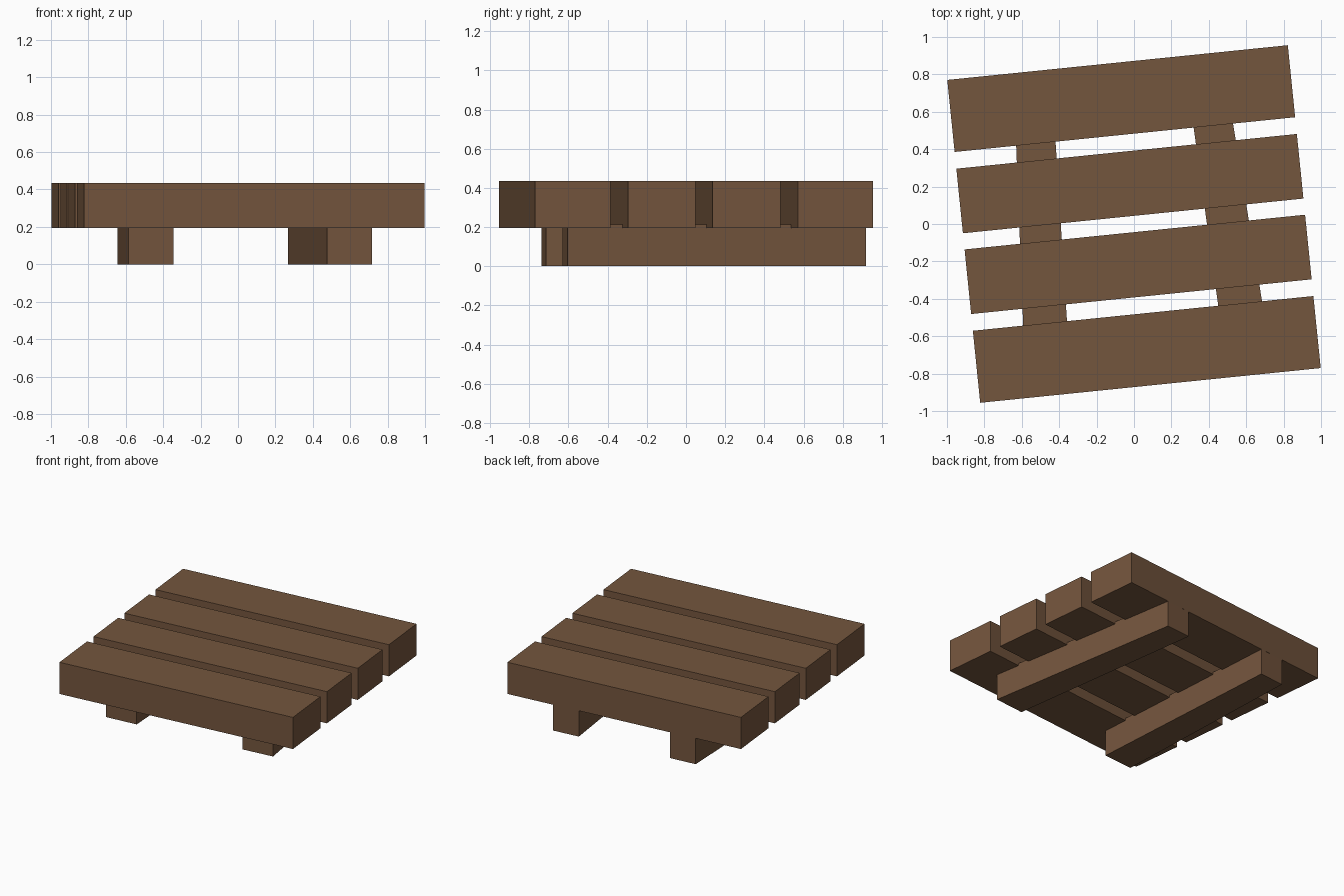
import bpy, bmesh, math

if "Cube" in bpy.data.objects:
    bpy.data.objects.remove(bpy.data.objects["Cube"])

wood = bpy.data.materials.new("brown wood")
wood.diffuse_color = (0.175, 0.092, 0.047, 1)
wood.use_nodes = True
wood.node_tree.nodes["Principled BSDF"].inputs["Base Color"].default_value = wood.diffuse_color


def prism(name, corners, z0, z1):
    """Extrude a flat outline (counter-clockwise) from z0 to z1."""
    bm = bmesh.new()
    face = bm.faces.new([bm.verts.new((x, y, z0)) for x, y in corners])
    ext = bmesh.ops.extrude_face_region(bm, geom=[face])
    for v in ext["geom"]:
        if isinstance(v, bmesh.types.BMVert):
            v.co.z = z1
    bmesh.ops.recalc_face_normals(bm, faces=bm.faces[:])
    mesh = bpy.data.meshes.new(name)
    bm.to_mesh(mesh)
    bm.free()
    mesh.materials.append(wood)
    obj = bpy.data.objects.new(name, mesh)
    bpy.context.collection.objects.link(obj)
    return obj


# Top planks: parallel boards, the whole platform turned slightly
ANGLE = math.radians(5.82)
c, s = math.cos(ANGLE), math.sin(ANGLE)
LENGTH = 1.83
for i, (v, width) in enumerate([(0.674, 0.387), (0.217, 0.347),
                                (-0.217, 0.347), (-0.674, 0.387)]):
    u, w = LENGTH / 2, width / 2
    pts = [(-u, v - w), (u, v - w), (u, v + w), (-u, v + w)]
    prism(f"top_plank_{i + 1}", [(a * c - b * s, a * s + b * c) for a, b in pts],
          0.195, 0.434)

# Support beams: slightly tapered and splayed, flush with the back plank
for name, corners in {
    "left_beam": [(-0.585, -0.737), (-0.346, -0.714), (-0.444, 0.826), (-0.645, 0.806)],
    "right_beam": [(0.477, -0.63), (0.716, -0.605), (0.467, 0.919), (0.266, 0.899)],
}.items():
    prism(name, corners, 0.0, 0.212)
